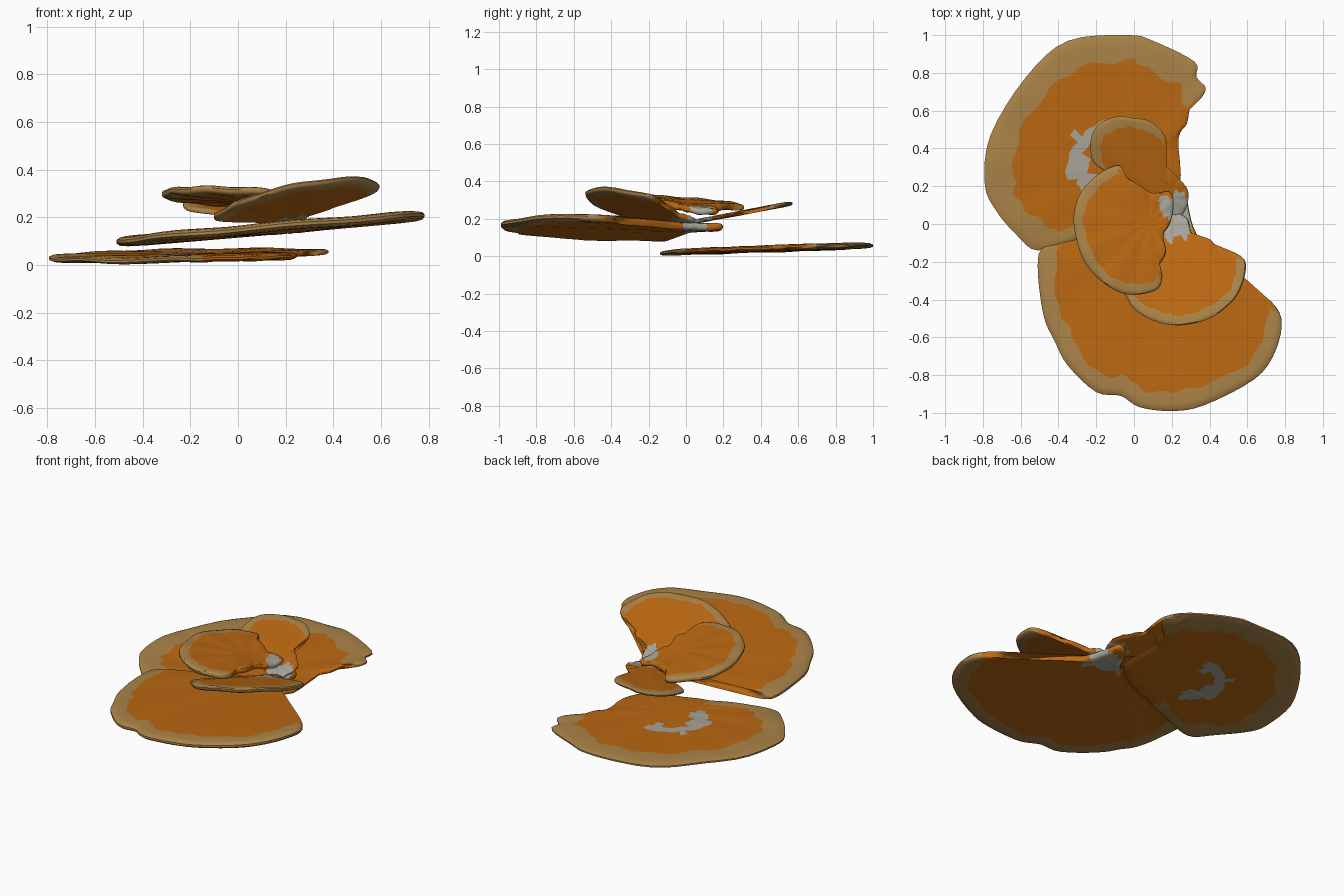
import bpy, bmesh, math
from mathutils import Vector

if "Cube" in bpy.data.objects:
    bpy.data.objects.remove(bpy.data.objects["Cube"])

def material(name, rgb):
    m = bpy.data.materials.new(name)
    m.diffuse_color = (*rgb, 1)
    m.use_nodes = True
    m.node_tree.nodes["Principled BSDF"].inputs["Base Color"].default_value = m.diffuse_color
    return m

MATS = [material("orange_flesh", (0.50, 0.14, 0.006)),
        material("tan_rim", (0.41, 0.23, 0.065)),
        material("pale_grey_root", (0.40, 0.38, 0.33))]

def smooth_outline(pts, n=4):
    """Closed Catmull-Rom curve through the outline points."""
    out, k = [], len(pts)
    for i in range(k):
        a, b, c, d = (Vector(pts[(i + j) % k]) for j in (-1, 0, 1, 2))
        for s in range(n):
            t = s / n
            out.append(0.5 * (2 * b + (c - a) * t + (2 * a - 5 * b + 4 * c - d) * t * t
                              + (3 * b - a - 3 * c + d) * t ** 3))
    return out

def cap(name, pts, hub, root, height, thick, rim, rim_start, grey):
    """Thin fungus shelf: rings run from the hub to the outline, above and below."""
    hub, root = Vector(hub), Vector(root)
    edge = smooth_outline(pts)
    n, inner = len(edge), 10
    bm = bmesh.new()

    def ring_point(i, r, side):
        span = (edge[i] - hub).length
        # wavy border between flesh and rim
        w = rim * (1 + 0.10 * math.sin(i * 1.7) + 0.08 * math.sin(i * 0.6))
        tr = max(0.6, 1 - w / span)
        t = tr * r / inner if r <= inner else tr + (1 - tr) * (0.6, 0.88, 1.0)[r - inner - 1]
        p = hub + (edge[i] - hub) * t
        ang = math.atan2(p.y - hub.y, p.x - hub.x)
        z = height(p.x, p.y) + 0.003 * t * math.sin(11 * ang)
        half = thick / 2 * (1.0, 0.92, 0.72, 0.3)[max(0, r - inner)]
        return (p.x, p.y, z + side * half)

    rings = inner + 3
    shells = []
    for side in (1, -1):
        c = bm.verts.new((hub.x, hub.y, height(*hub) + side * thick / 2))
        rows = [[bm.verts.new(ring_point(i, r, side)) for i in range(n)]
                for r in range(1, rings + 1)]
        shells.append(rows)
        for i in range(n):
            j = (i + 1) % n
            bm.faces.new((c, rows[0][i], rows[0][j]))
            for r in range(rings - 1):
                f = bm.faces.new((rows[r][i], rows[r + 1][i], rows[r + 1][j], rows[r][j]))
                if r >= inner - 1:
                    f.material_index = 1
    # rim wall
    for i in range(n):
        j = (i + 1) % n
        f = bm.faces.new((shells[0][-1][i], shells[1][-1][i], shells[1][-1][j], shells[0][-1][j]))
        f.material_index = 1
    # the rim fades out towards the root, pale patches follow their own rule
    for f in bm.faces:
        m = f.calc_center_median().xy
        if (m - root).length < rim_start:
            f.material_index = 0
        if grey(m):
            f.material_index = 2
    bmesh.ops.recalc_face_normals(bm, faces=bm.faces)
    me = bpy.data.meshes.new(name)
    bm.to_mesh(me)
    bm.free()
    for m in MATS:
        me.materials.append(m)
    ob = bpy.data.objects.new(name, me)
    bpy.context.collection.objects.link(ob)
    bpy.context.view_layer.objects.active = ob
    ob.select_set(True)
    bpy.ops.object.shade_smooth_by_angle(angle=math.radians(40))
    ob.select_set(False)

def near(x, y, r):
    return lambda m: (m - Vector((x, y))).length < r + 0.02 * math.sin(60 * m.x + 40 * m.y)

def crescent(m):
    d = m - Vector((-0.14, 0.34))
    return 0.11 < d.length < 0.21 and d.x * -0.9 + d.y * 0.3 > 0

# lowest shelf, at the back
cap("back_lower_shelf",
    [(-0.51, -0.14), (-0.62, -0.06), (-0.73, 0.07), (-0.79, 0.21), (-0.76, 0.47), (-0.57, 0.78),
     (-0.35, 0.97), (-0.03, 1.0), (0.1, 0.97), (0.32, 0.86), (0.33, 0.78), (0.38, 0.72),
     (0.35, 0.66), (0.3, 0.62), (0.28, 0.53), (0.235, 0.45), (0.24, 0.2), (0.1, 0.08),
     (-0.1, 0.0), (-0.3, -0.08)],
    (-0.08, 0.25), (0.24, 0.2), lambda x, y: 0.027 + 0.032 * y + 0.01 * x,
    0.03, 0.145, 0.45, crescent)

# large front shelf
cap("front_lower_shelf",
    [(-0.47, -0.12), (-0.51, -0.22), (-0.48, -0.48), (-0.42, -0.62), (-0.35, -0.75),
     (-0.2, -0.89), (-0.07, -0.91), (0.03, -0.97), (0.2, -0.99), (0.37, -0.96), (0.64, -0.82),
     (0.75, -0.67), (0.78, -0.5), (0.7, -0.39), (0.57, -0.36), (0.45, -0.2), (0.33, -0.05),
     (0.29, 0.08), (0.27, 0.19), (0.2, 0.17), (0.12, 0.03), (-0.1, -0.07), (-0.3, -0.12)],
    (0.22, 0.04), (0.25, 0.05), lambda x, y: 0.136 + 0.085 * x - 0.012 * y,
    0.042, 0.1, 0.69, near(0.23, 0.03, 0.1))

# middle shelf, front right
cap("right_middle_shelf",
    [(-0.1, -0.3), (-0.05, -0.37), (0.0, -0.45), (0.1, -0.51), (0.2, -0.535), (0.3, -0.53),
     (0.42, -0.49), (0.53, -0.4), (0.58, -0.3), (0.59, -0.2), (0.53, -0.15), (0.45, -0.135),
     (0.4, -0.08), (0.31, -0.05), (0.28, 0.03), (0.2, 0.06), (0.15, 0.0), (0.05, -0.14)],
    (0.22, -0.02), (0.22, 0.0), lambda x, y: 0.2 + 0.206 * (x - 0.25) - 0.249 * y,
    0.034, 0.055, 0.38, near(0.23, 0.0, 0.08))

# small shelf, back
cap("back_upper_shelf",
    [(-0.21, 0.32), (-0.23, 0.4), (-0.22, 0.48), (-0.17, 0.54), (-0.08, 0.57), (0.0, 0.56),
     (0.07, 0.55), (0.13, 0.51), (0.17, 0.45), (0.17, 0.38), (0.165, 0.32), (0.23, 0.25),
     (0.285, 0.18), (0.28, 0.1), (0.24, 0.04), (0.15, 0.06), (0.05, 0.15), (-0.1, 0.25)],
    (0.17, 0.14), (0.2, 0.12), lambda x, y: 0.185 + 0.19 * (y - 0.05),
    0.022, 0.065, 0.33, near(0.23, 0.07, 0.09))

# top shelf, left
cap("top_shelf",
    [(0.19, 0.17), (0.1, 0.165), (0.04, 0.2), (-0.04, 0.25), (-0.08, 0.31), (-0.18, 0.27),
     (-0.28, 0.17), (-0.32, 0.04), (-0.3, -0.1), (-0.25, -0.22), (-0.15, -0.32), (-0.05, -0.37),
     (0.05, -0.37), (0.13, -0.34), (0.15, -0.27), (0.135, -0.22), (0.17, -0.15), (0.155, -0.06),
     (0.19, 0.0), (0.21, 0.1)],
    (0.08, 0.01), (0.17, 0.05),
    lambda x, y: 0.283 - 0.08 * y - 0.05 * x - 0.03 * max(0.0, 1 - math.hypot(x - 0.2, y - 0.08) / 0.25),
    0.038, 0.055, 0.335, near(0.2, 0.08, 0.075))
